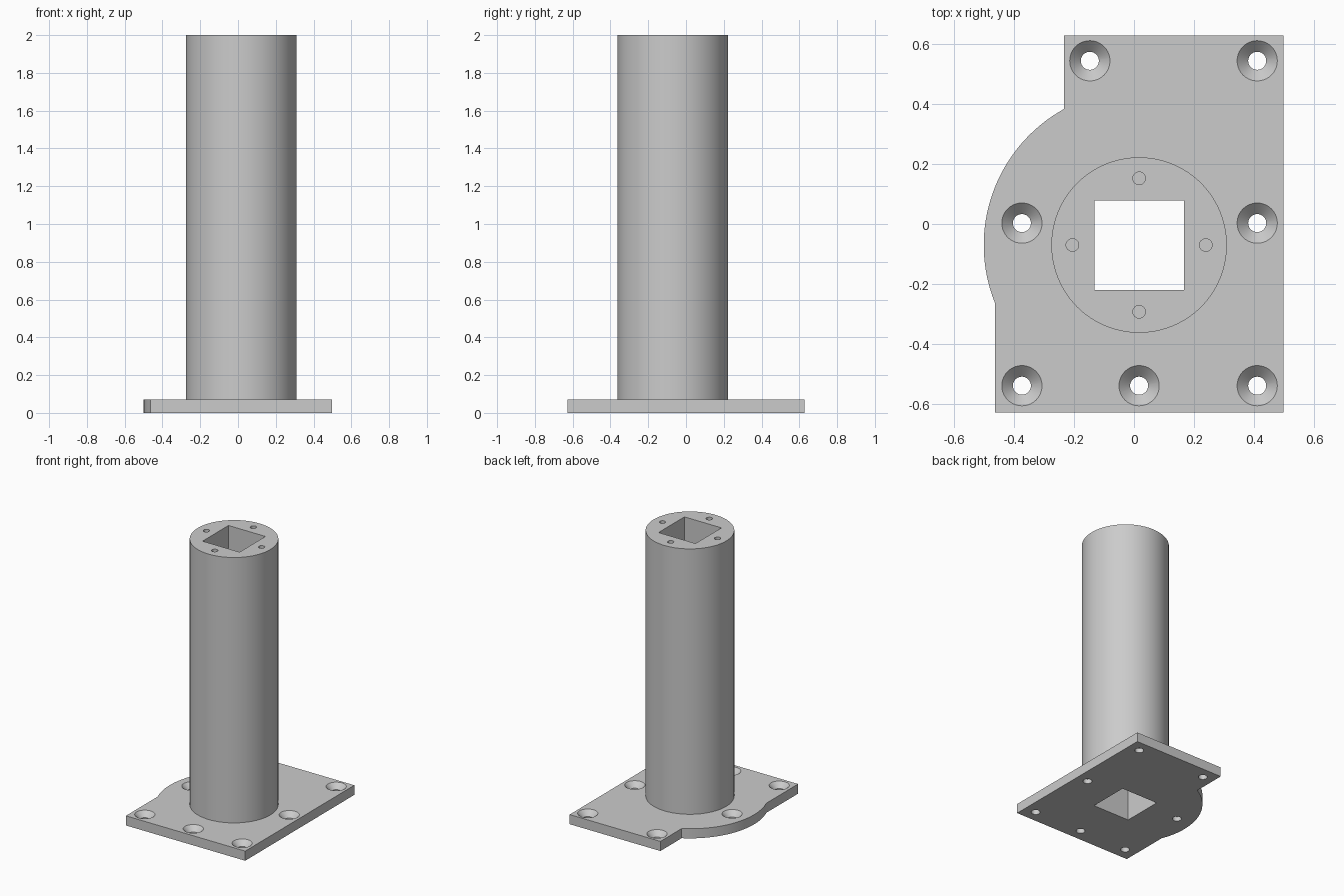
import bpy, bmesh, math

if "Cube" in bpy.data.objects:
    bpy.data.objects.remove(bpy.data.objects["Cube"])

CX, CY = 0.017, -0.07           # column axis
PLATE_H, TOP = 0.07, 2.0
COL_R, LOBE_R = 0.292, 0.517

grey = bpy.data.materials.new("light_grey")
grey.diffuse_color = (0.6, 0.6, 0.6, 1)
grey.use_nodes = True
grey.node_tree.nodes["Principled BSDF"].inputs["Base Color"].default_value = grey.diffuse_color


def prism(name, outline, z0, z1):
    """Extrude a closed xy outline from z0 to z1."""
    bm = bmesh.new()
    face = bm.faces.new([bm.verts.new((x, y, z0)) for x, y in outline])
    top = bmesh.ops.extrude_face_region(bm, geom=[face])["geom"]
    moved = [v for v in top if isinstance(v, bmesh.types.BMVert)]
    bmesh.ops.translate(bm, verts=moved, vec=(0, 0, z1 - z0))
    bmesh.ops.recalc_face_normals(bm, faces=bm.faces)
    return to_object(name, bm)


def lathe(name, x, y, profile, n):
    """Closed solid of revolution from (radius, z) rings."""
    bm = bmesh.new()
    rings = [[bm.verts.new((x + r * math.cos(2 * math.pi * i / n),
                            y + r * math.sin(2 * math.pi * i / n), z))
              for i in range(n)] for r, z in profile]
    for a, b in zip(rings, rings[1:]):
        for i in range(n):
            j = (i + 1) % n
            bm.faces.new((a[i], a[j], b[j], b[i]))
    bm.faces.new(rings[0])
    bm.faces.new(rings[-1])
    bmesh.ops.recalc_face_normals(bm, faces=bm.faces)
    return to_object(name, bm)


def to_object(name, bm):
    mesh = bpy.data.meshes.new(name)
    bm.to_mesh(mesh)
    bm.free()
    mesh.materials.append(grey)
    ob = bpy.data.objects.new(name, mesh)
    bpy.context.collection.objects.link(ob)
    return ob


def combine(target, tool, operation):
    """Apply a boolean and remove the tool object."""
    mod = target.modifiers.new(operation.lower(), "BOOLEAN")
    mod.operation, mod.solver, mod.object = operation, "EXACT", tool
    bpy.context.view_layer.objects.active = target
    bpy.ops.object.modifier_apply(modifier=mod.name)
    bpy.data.objects.remove(tool)


# Base plate: stepped rectangle with a round lobe on the left
x_step, x_left, x_right, y_end = -0.233, -0.463, 0.497, 0.627
a0 = math.acos((x_step - CX) / LOBE_R)
a1 = 2 * math.pi - math.acos((x_left - CX) / LOBE_R)
STEPS = 32
outline = [(x_right, -y_end), (x_right, y_end), (x_step, y_end)]
for i in range(STEPS + 1):
    a = a0 + (a1 - a0) * i / STEPS
    outline.append((CX + LOBE_R * math.cos(a), CY + LOBE_R * math.sin(a)))
outline.append((x_left, -y_end))
body = prism("flanged_column", outline, 0, PLATE_H)

# Round column standing on the plate
combine(body, lathe("column", CX, CY, [(COL_R, 0.02), (COL_R, TOP)], 96), "UNION")

# Square bore through everything
s = 0.149
square = [(CX - s, CY - s), (CX + s, CY - s), (CX + s, CY + s), (CX - s, CY + s)]
combine(body, prism("bore_cutter", square, -0.1, TOP + 0.1), "DIFFERENCE")

# Countersunk mounting holes
HOLE_R, SINK_R = 0.03, 0.067
sink = [(HOLE_R, -0.05), (HOLE_R, PLATE_H - (SINK_R - HOLE_R)),
        (SINK_R, PLATE_H), (SINK_R, PLATE_H + 0.05)]
for x, y in [(-0.147, 0.543), (0.41, 0.543), (-0.373, 0.003), (0.41, 0.003),
             (-0.373, -0.538), (0.017, -0.538), (0.41, -0.538)]:
    combine(body, lathe("sink_cutter", x, y, sink, 40), "DIFFERENCE")

# Four blind screw holes in the column top
for k in range(4):
    a = k * math.pi / 2
    x, y = CX + 0.222 * math.cos(a), CY + 0.222 * math.sin(a)
    combine(body, lathe("screw_cutter", x, y, [(0.021, TOP - 0.2), (0.021, TOP + 0.05)], 24),
            "DIFFERENCE")

# Smooth round walls, sharp edges
bpy.ops.object.select_all(action="DESELECT")
body.select_set(True)
bpy.context.view_layer.objects.active = body
bpy.ops.object.shade_smooth_by_angle(angle=math.radians(25))
